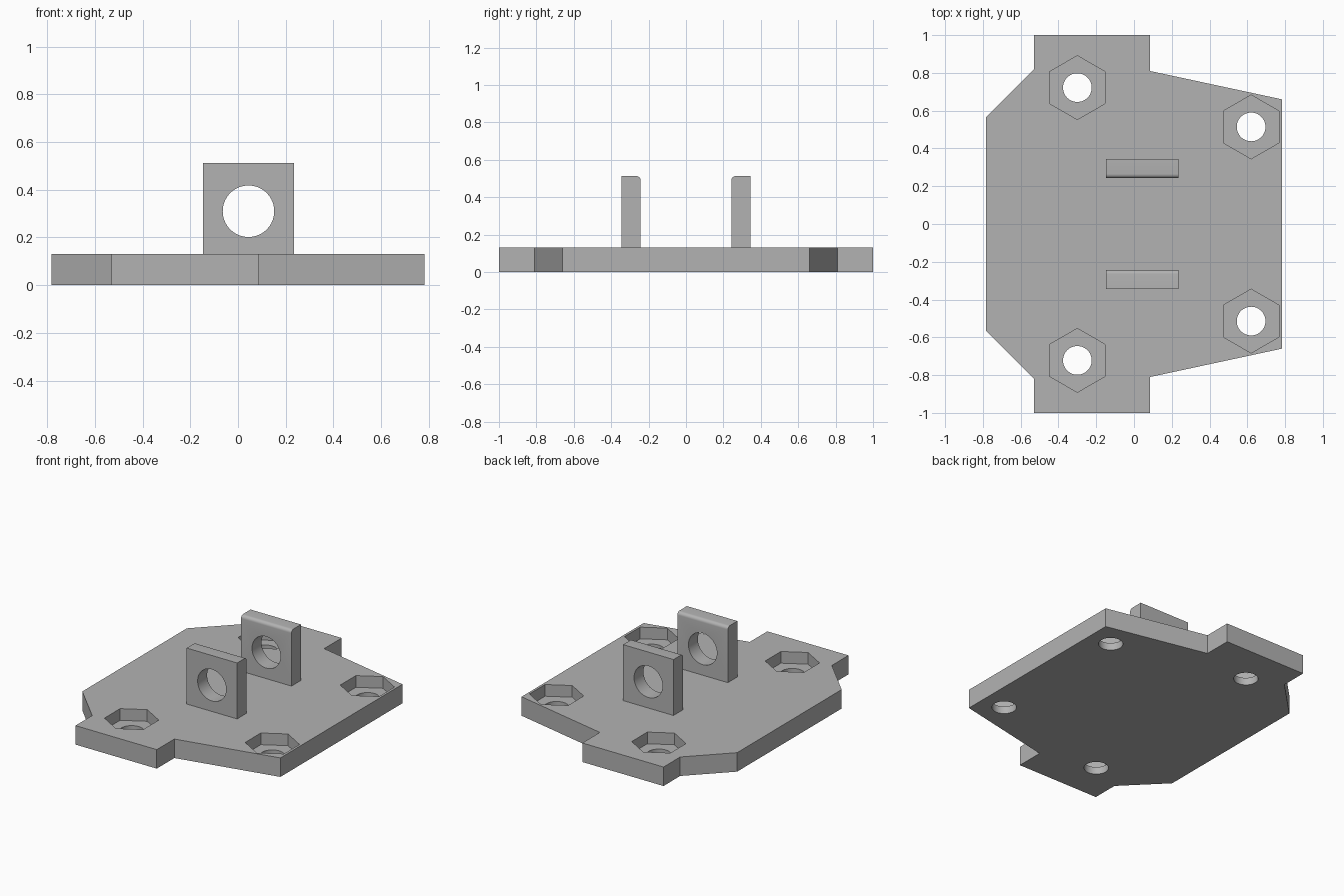
import bpy, bmesh, math
from mathutils import Matrix

if "Cube" in bpy.data.objects:
    bpy.data.objects.remove(bpy.data.objects["Cube"], do_unlink=True)

# Single grey material
grey = bpy.data.materials.new("plain_grey")
grey.use_nodes = True
colour = (0.45, 0.45, 0.45, 1)
grey.diffuse_color = colour
grey.node_tree.nodes["Principled BSDF"].inputs["Base Color"].default_value = colour

THICK = 0.13


def prism(name, points, depth, matrix=Matrix()):
    """Extrude a flat outline along local z, then place it."""
    bm = bmesh.new()
    face = bm.faces.new([bm.verts.new((x, y, 0)) for x, y in points])
    top = bmesh.ops.extrude_face_region(bm, geom=[face])["geom"]
    bmesh.ops.translate(bm, vec=(0, 0, depth),
                        verts=[v for v in top if isinstance(v, bmesh.types.BMVert)])
    bmesh.ops.recalc_face_normals(bm, faces=bm.faces)
    bm.transform(matrix)
    mesh = bpy.data.meshes.new(name)
    bm.to_mesh(mesh)
    bm.free()
    mesh.materials.append(grey)
    obj = bpy.data.objects.new(name, mesh)
    bpy.context.collection.objects.link(obj)
    return obj


def ring(radius, sides, start=0.0):
    return [(radius * math.cos(start + math.tau * i / sides),
             radius * math.sin(start + math.tau * i / sides)) for i in range(sides)]


def select(obj):
    bpy.ops.object.select_all(action="DESELECT")
    obj.select_set(True)
    bpy.context.view_layer.objects.active = obj


def cut(obj, cutter):
    select(obj)
    mod = obj.modifiers.new("cut", "BOOLEAN")
    mod.operation, mod.solver, mod.object = "DIFFERENCE", "EXACT", cutter
    bpy.ops.object.modifier_apply(modifier=mod.name)
    bpy.data.objects.remove(cutter, do_unlink=True)


# Base plate: half outline mirrored front to back
half = [(0.783, 0.66), (0.085, 0.81), (0.085, 1), (-0.53, 1), (-0.53, 0.82), (-0.783, 0.565)]
outline = half + [(x, -y) for x, y in reversed(half)]
plate = prism("base_plate", outline, THICK)

# Bolt holes with hexagonal nut recesses
for x, y in [(-0.3, 0.722), (0.62, 0.514)]:
    for side in (1, -1):
        recess = Matrix.Translation((x, side * y, 0.05))
        bore = Matrix.Translation((x, side * y, -0.1))
        cut(plate, prism("recess_cutter", ring(0.169, 6, math.pi / 2), 0.2, recess))
        cut(plate, prism("bore_cutter", ring(0.076, 48), 0.4, bore))

# Upright lugs: side profile with a rounded inner top edge, extruded along x
R, INNER, OUTER, TOP = 0.022, 0.243, 0.345, 0.513
arc = [(INNER + R - R * math.sin(a), TOP - R + R * math.cos(a))
       for a in (math.pi / 2 * i / 6 for i in range(7))]
profile = [(INNER, THICK), (OUTER, THICK), (OUTER, TOP)] + arc
for name, side in (("back_lug", 1), ("front_lug", -1)):
    # local x -> world y, local y -> world z, local z -> world x
    place = Matrix(((0, 0, 1, -0.147), (1, 0, 0, 0), (0, 1, 0, 0), (0, 0, 0, 1)))
    lug = prism(name, [(side * y, z) for y, z in profile], 0.382, place)
    hole = Matrix.Translation((0.044, side * 0.3 + 0.2, 0.31)) @ Matrix.Rotation(math.pi / 2, 4, "X")
    cut(lug, prism("pin_cutter", ring(0.108, 64), 0.4, hole))

for obj in [bpy.data.objects[n] for n in ("base_plate", "back_lug", "front_lug")]:
    select(obj)
    bpy.ops.object.shade_smooth_by_angle(angle=math.radians(25))
